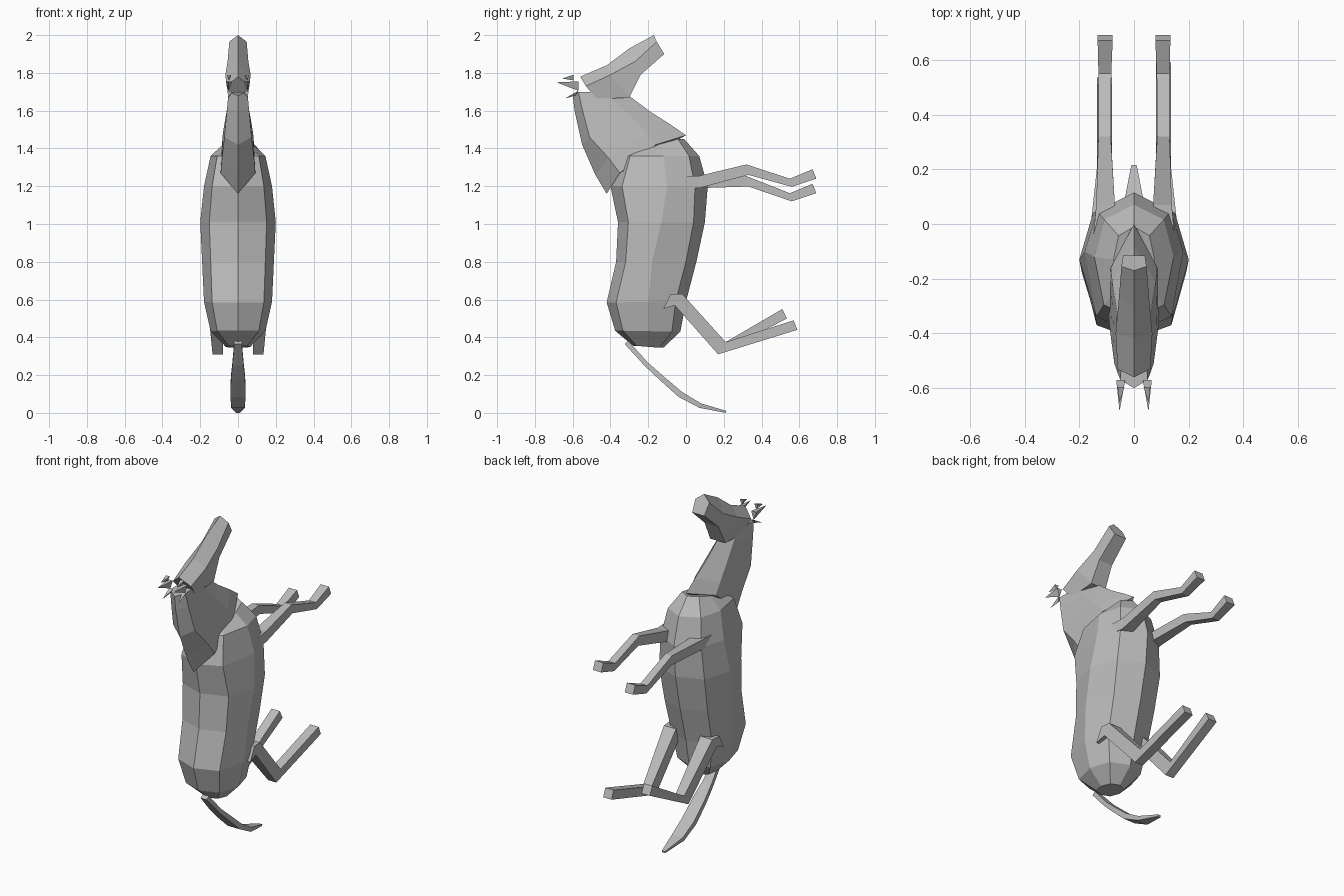
import bpy

if "Cube" in bpy.data.objects:
    bpy.data.objects.remove(bpy.data.objects["Cube"])

coat = bpy.data.materials.new("grey_coat")
coat.diffuse_color = (0.5, 0.5, 0.5, 1)
coat.use_nodes = True
coat.node_tree.nodes["Principled BSDF"].inputs["Base Color"].default_value = coat.diffuse_color


def mesh(name, verts, faces):
    me = bpy.data.meshes.new(name)
    me.from_pydata(verts, [], faces)
    me.materials.append(coat)
    ob = bpy.data.objects.new(name, me)
    bpy.context.collection.objects.link(ob)
    bpy.context.view_layer.objects.active = ob
    bpy.ops.object.mode_set(mode='EDIT')
    bpy.ops.mesh.select_all(action='SELECT')
    bpy.ops.mesh.normals_make_consistent(inside=False)
    bpy.ops.object.mode_set(mode='OBJECT')
    return ob


def loft(name, rings):
    """Skin a list of equal-length point rings and cap both ends."""
    n = len(rings[0])
    faces = [(k * n + i, k * n + (i + 1) % n, (k + 1) * n + (i + 1) % n, (k + 1) * n + i)
             for k in range(len(rings) - 1) for i in range(n)]
    last = (len(rings) - 1) * n
    faces += [tuple(range(n)), tuple(range(last, last + n))]
    return mesh(name, [p for r in rings for p in r], faces)


def strap(name, side, rows):
    """Four-sided limb: rows of upper (y, z), lower (y, z), inner x, outer x."""
    loft(name, [[(side * a, *up), (side * b, *up), (side * b, *lo), (side * a, *lo)]
                for up, lo, a, b in rows])


# Barrel body: front y, front z, side y, back y, back z, half width
body = [(-.28, .355, -.20, -.12, .345, .065), (-.375, .435, -.20, -.03, .43, .145),
        (-.42, .585, -.20, 0, .59, .18), (-.37, .80, -.18, .055, .80, .19),
        (-.36, 1.01, -.13, .10, 1.01, .20), (-.40, 1.20, -.10, .115, 1.20, .18),
        (-.345, 1.36, -.12, .07, 1.36, .145), (-.26, 1.40, -.13, -.01, 1.45, .075)]
rings = []
for yf, zf, ym, yb, zb, w in body:
    t = (yb - yf) / .46
    half = [(w * .76, yf + .055 * t, zf), (w, ym, (zf + zb) / 2), (w * .75, yb - .06 * t, zb)]
    rings.append([(0, yf, zf)] + half + [(0, yb, zb)] + [(-x, y, z) for x, y, z in half[::-1]])
loft("body", rings)

# Neck: front ridge, front edge, back edge, back ridge, with edge half widths
neck = [((-.42, 1.16), (-.35, 1.27), (-.16, 1.42), (0, 1.47), .092, .085),
        ((-.48, 1.26), (-.41, 1.35), (-.21, 1.48), (-.08, 1.525), .085, .08),
        ((-.55, 1.42), (-.51, 1.46), (-.30, 1.57), (-.19, 1.595), .072, .065),
        ((-.59, 1.60), (-.55, 1.61), (-.38, 1.65), (-.29, 1.67), .058, .05),
        ((-.60, 1.68), (-.57, 1.70), (-.42, 1.70), (-.33, 1.70), .05, .04)]
loft("neck", [[(0, *f), (a, *fe), (b, *be), (0, *k), (-b, *be), (-a, *fe)]
              for f, fe, be, k, a, b in neck])

# Head: forehead ridge, cheek edge, jaw edge, with half widths
head = [((-.56, 1.78), (-.53, 1.73), (-.47, 1.66), .06, .045),
        ((-.42, 1.84), (-.40, 1.79), (-.30, 1.67), .067, .05),
        ((-.30, 1.93), (-.27, 1.86), (-.24, 1.79), .055, .045),
        ((-.17, 2.0), (-.155, 1.965), (-.115, 1.90), .046, .04)]
loft("head", [[(0, *t), (a, *c), (b, *j), (-b, *j), (-a, *c)] for t, c, j, a, b in head])

# Ears: one long spike and two small folds on each side
spikes = [("ear", (-.685, 1.75), (-.57, 1.755), (-.57, 1.705), .032, .065),
          ("ear_upper_fold", (-.655, 1.77), (-.595, 1.79), (-.595, 1.76), .035, .06),
          ("ear_lower_fold", (-.64, 1.665), (-.57, 1.705), (-.585, 1.68), .03, .055)]
for s, tag in ((1, "right_"), (-1, "left_")):
    for name, tip, up, lo, a, b in spikes:
        mesh(tag + name, [(s * .053, *tip), (s * a, *up), (s * b, *up), (s * (a + b) / 2, *lo)],
             [(0, 1, 2), (0, 2, 3), (0, 3, 1), (1, 3, 2)])

# Legs: the left foreleg hangs lower, the left hind leg is bent further
for s, tag in ((1, "right"), (-1, "left")):
    d = 0 if s > 0 else -.077
    strap(tag + "_foreleg", s, [((-.04, 1.25), (-.03, 1.19), .10, .148),
                                ((.07, 1.255 + d * .1), (.07, 1.19), .07, .138),
                                ((.32, 1.315 + d * .8), (.33, 1.26 + d * .8), .085, .13),
                                ((.55, 1.24 + d), (.56, 1.197 + d), .083, .13),
                                ((.67, 1.29 + d), (.69, 1.24 + d), .078, .133)])
    up, lo = ((.57, .49), (.59, .44)) if s > 0 else ((.51, .55), (.535, .50))
    strap(tag + "_hind_leg", s, [((-.08, .63), (-.12, .55), .09, .165),
                                 ((-.02, .63), (-.06, .57), .08, .16),
                                 ((.21, .375), (.17, .31), .08, .135),
                                 (up, lo, .08, .135)])

# Tail: curved strip, widest in the middle
tail = [((-.305, .38), (-.325, .365), .02), ((-.20, .265), (-.22, .25), .03),
        ((-.12, .195), (-.14, .175), .038), ((-.02, .11), (-.04, .085), .04),
        ((.08, .05), (.07, .027), .036), ((.215, .01), (.21, 0), .01)]
strap("tail", 1, [(u, l, -w, w) for u, l, w in tail])
